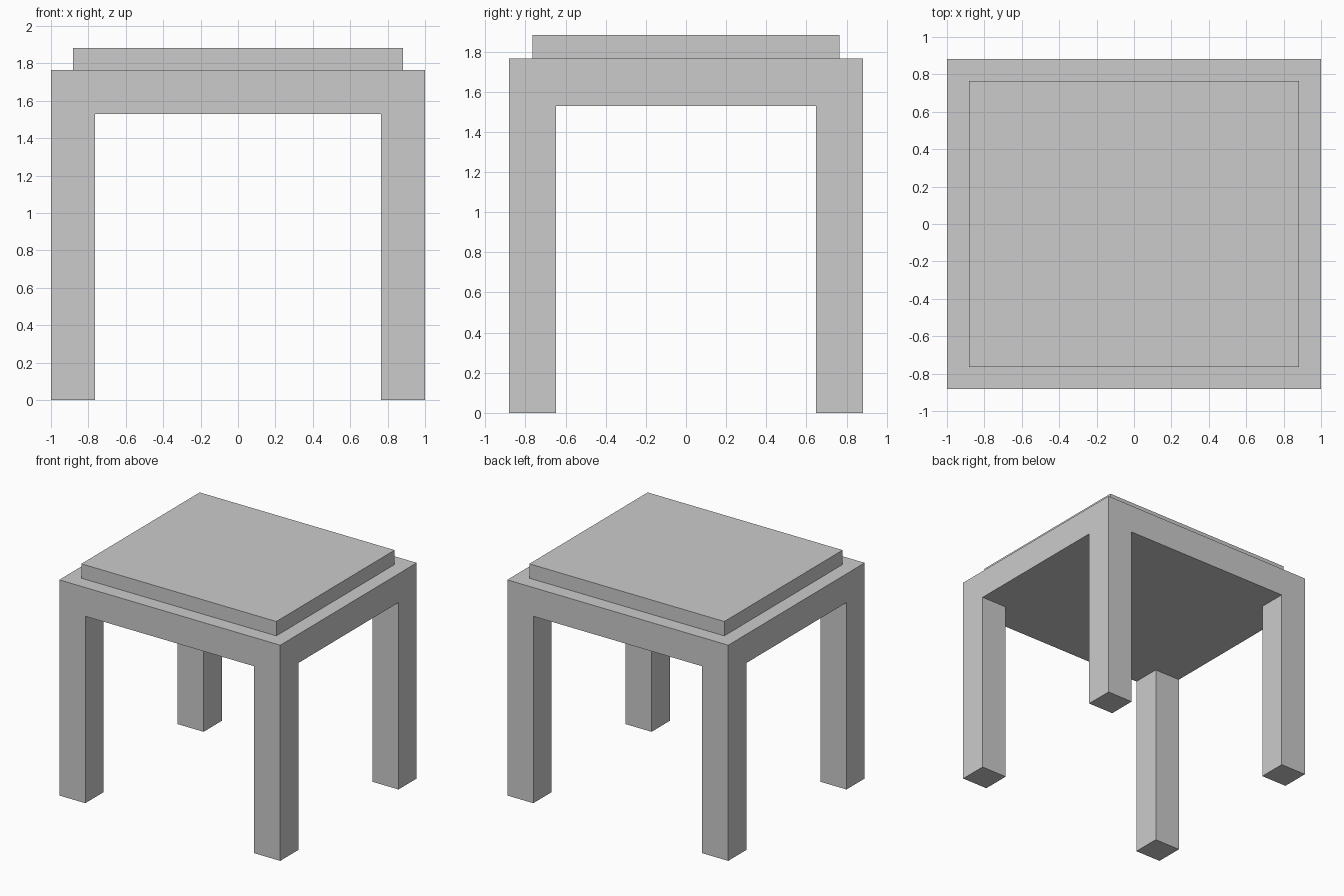
import bpy, bmesh
from mathutils import Matrix, Vector

if "Cube" in bpy.data.objects:
    bpy.data.objects.remove(bpy.data.objects["Cube"])

U = 2 / 17  # module: the whole stool is laid out in multiples of this
HX, HY = 8.5 * U, 7.5 * U            # half width and half depth
LEG = 2 * U                          # leg thickness
Z_UNDER, Z_FRAME, Z_TOP = 13 * U, 15 * U, 16 * U


def add_box(bm, hx, hy, z0, z1):
    m = Matrix.Translation((0, 0, (z0 + z1) / 2)) @ Matrix.Diagonal((2 * hx, 2 * hy, z1 - z0, 1))
    bmesh.ops.create_cube(bm, size=1, matrix=m)


def finish(bm, name):
    bmesh.ops.dissolve_limit(bm, angle_limit=0.01, verts=bm.verts, edges=bm.edges)
    bmesh.ops.recalc_face_normals(bm, faces=bm.faces)
    mesh = bpy.data.meshes.new(name)
    bm.to_mesh(mesh)
    bm.free()
    bpy.context.collection.objects.link(bpy.data.objects.new(name, mesh))


# Frame: thick slab, sliced at the leg lines, corner faces pulled down into legs
bm = bmesh.new()
add_box(bm, HX, HY, Z_UNDER, Z_FRAME)
for axis, half in ((Vector((1, 0, 0)), HX), (Vector((0, 1, 0)), HY)):
    for side in (-1, 1):
        bmesh.ops.bisect_plane(bm, geom=bm.verts[:] + bm.edges[:] + bm.faces[:],
                               plane_co=axis * side * (half - LEG), plane_no=axis)
bm.normal_update()
corners = []
for f in bm.faces:
    c = f.calc_center_median()
    if f.normal.z < -0.9 and abs(c.x) > HX - LEG and abs(c.y) > HY - LEG:
        corners.append(f)
legs = bmesh.ops.extrude_discrete_faces(bm, faces=corners)["faces"]
for f in legs:
    for v in f.verts:
        v.co.z = 0
finish(bm, "frame_with_legs")

# Seat: thin inset board on top
bm = bmesh.new()
add_box(bm, HX - U, HY - U, Z_FRAME, Z_TOP)
finish(bm, "seat_board")
